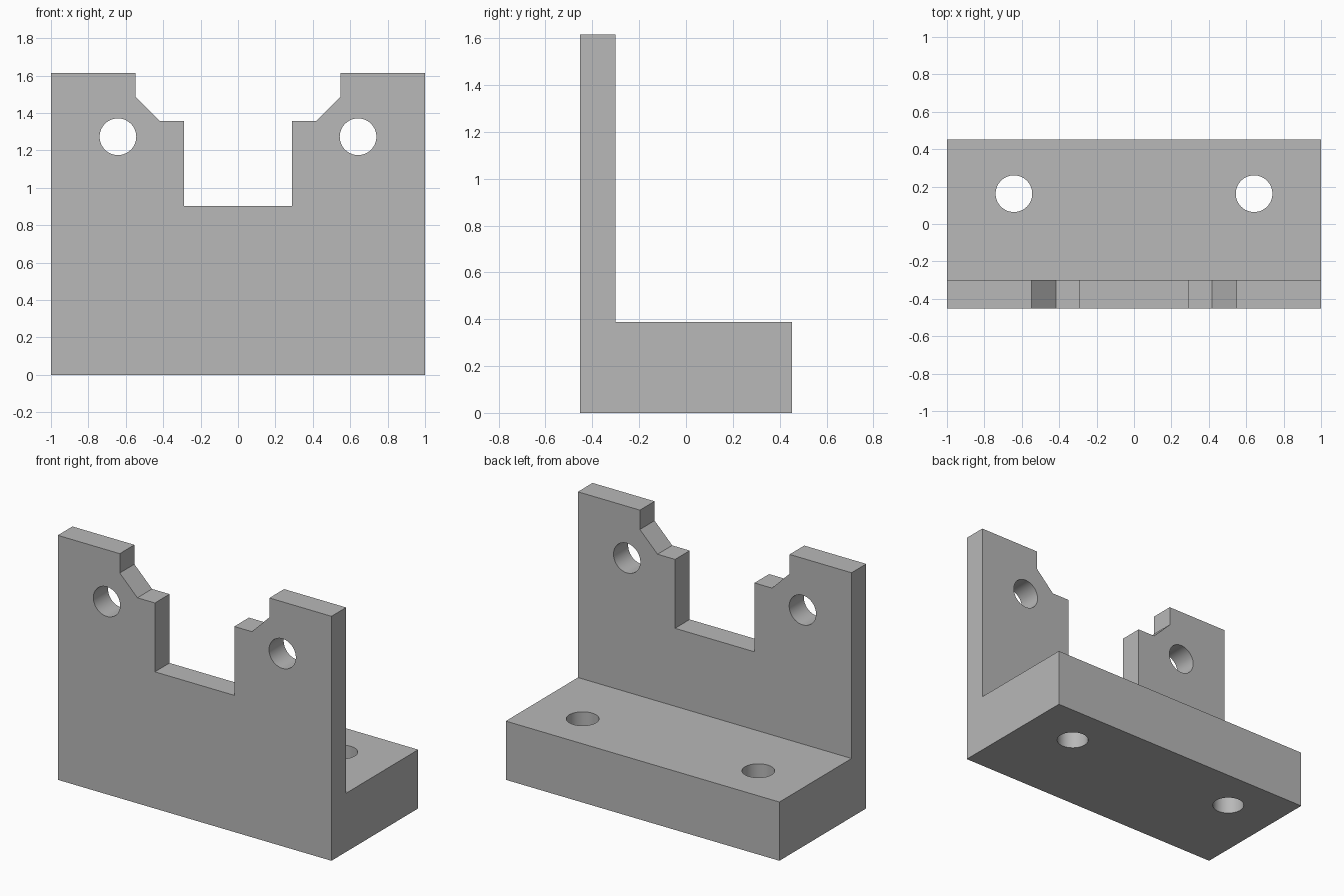
import bpy
import bmesh
from math import pi
from mathutils import Matrix, Vector

cube = bpy.data.objects.get("Cube")
if cube:
    bpy.data.objects.remove(cube, do_unlink=True)

HALF_W, HALF_D, HEIGHT = 1.0, 0.453, 1.615
PLATE_BACK, BASE_TOP = -0.30, 0.388
HOLE_X, HOLE_R = 0.642, 0.098

grey = bpy.data.materials.new("plain grey")
grey.use_nodes = True
colour = (0.48, 0.48, 0.48, 1)
grey.diffuse_color = colour
grey.node_tree.nodes["Principled BSDF"].inputs["Base Color"].default_value = colour


def add_object(name, bm):
    bmesh.ops.recalc_face_normals(bm, faces=bm.faces)
    mesh = bpy.data.meshes.new(name)
    bm.to_mesh(mesh)
    bm.free()
    mesh.materials.append(grey)
    obj = bpy.data.objects.new(name, mesh)
    bpy.context.collection.objects.link(obj)
    return obj


def prism(name, points, sweep):
    """Extrude a closed outline along the sweep vector."""
    bm = bmesh.new()
    face = bm.faces.new([bm.verts.new(p) for p in points])
    new = bmesh.ops.extrude_face_region(bm, geom=[face])["geom"]
    verts = [v for v in new if isinstance(v, bmesh.types.BMVert)]
    bmesh.ops.translate(bm, verts=verts, vec=Vector(sweep))
    return add_object(name, bm)


def drill(name, centre, rotation):
    bm = bmesh.new()
    bmesh.ops.create_cone(bm, cap_ends=True, segments=64, radius1=HOLE_R,
                          radius2=HOLE_R, depth=1.0,
                          matrix=Matrix.Translation(centre) @ rotation)
    return add_object(name, bm)


# L-shaped body
profile = [(-HALF_D, 0), (HALF_D, 0), (HALF_D, BASE_TOP),
           (PLATE_BACK, BASE_TOP), (PLATE_BACK, HEIGHT), (-HALF_D, HEIGHT)]
bracket = prism("angle_bracket", [(-HALF_W, y, z) for y, z in profile],
                (2 * HALF_W, 0, 0))

# Stepped and chamfered notch in the upright plate
half = [(0.29, 0.903), (0.29, 1.358), (0.418, 1.358),
        (0.547, 1.487), (0.547, HEIGHT + 0.2)]
notch = half + [(-x, z) for x, z in reversed(half)]
cutters = [prism("notch_cutter", [(x, -0.6, z) for x, z in notch], (0, 0.6, 0))]

# Holes through the upright plate and the base, one pair each
for side, sx in (("left", 1), ("right", -1)):
    cutters.append(drill(side + "_plate_hole_cutter", (sx * HOLE_X, -0.4, 1.273),
                         Matrix.Rotation(pi / 2, 4, "X")))
    cutters.append(drill(side + "_base_hole_cutter", (sx * HOLE_X, 0.162, 0.2),
                         Matrix.Identity(4)))

for cutter in cutters:
    cutter.hide_render = True
    cut = bracket.modifiers.new(cutter.name, "BOOLEAN")
    cut.operation = "DIFFERENCE"
    cut.solver = "EXACT"
    cut.object = cutter

# Apply the cuts and discard the cutters
bpy.context.view_layer.objects.active = bracket
bracket.select_set(True)
for name in [m.name for m in bracket.modifiers]:
    bpy.ops.object.modifier_apply(modifier=name)
for cutter in cutters:
    bpy.data.objects.remove(cutter, do_unlink=True)

bpy.ops.object.shade_smooth_by_angle(angle=pi / 6)
